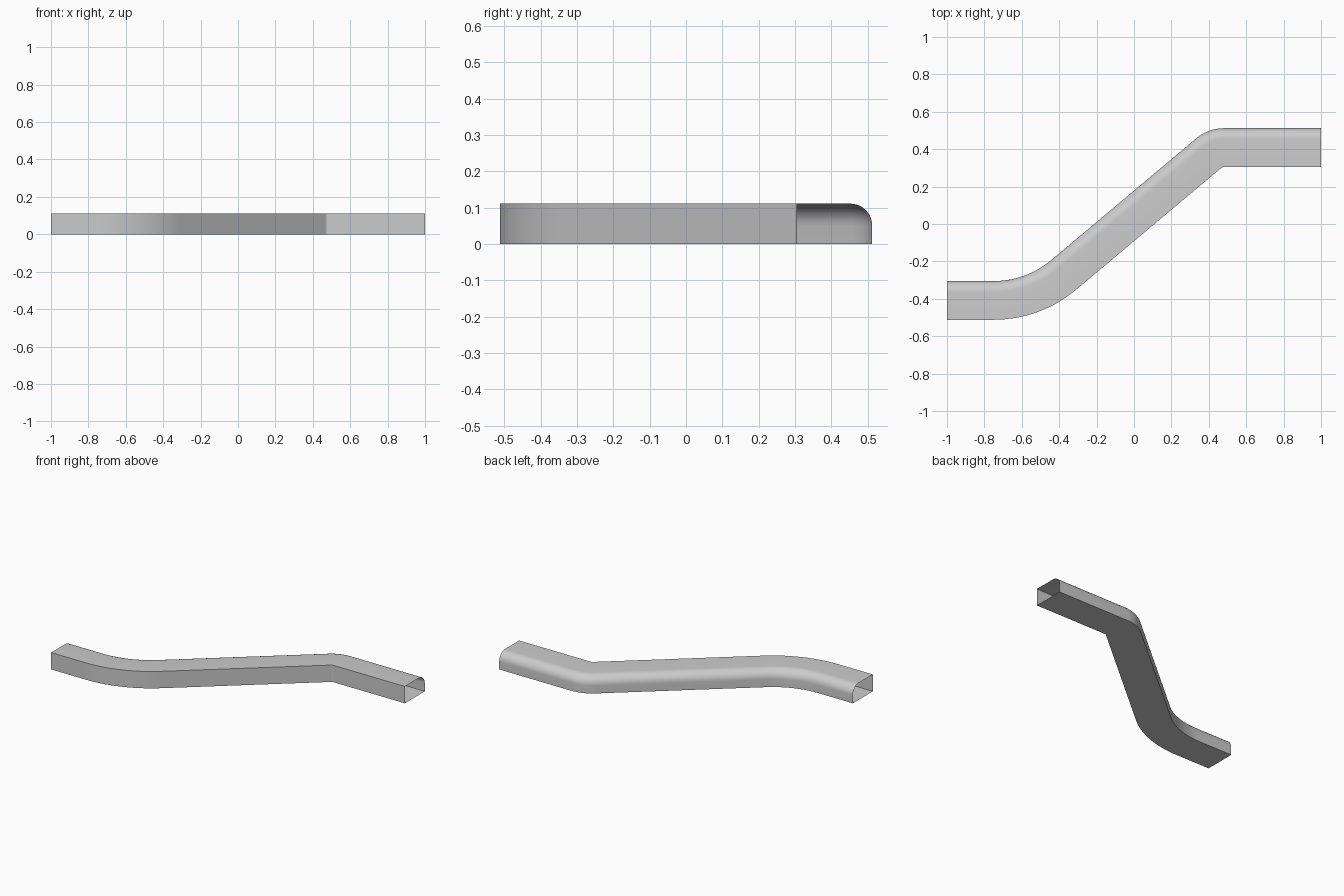
import bpy, bmesh
from math import sin, cos, tan, pi, radians

if "Cube" in bpy.data.objects:
    bpy.data.objects.remove(bpy.data.objects["Cube"])

ANG = radians(40)      # slope of the diagonal run
HALF, H, R = 0.1035, 0.111, 0.06   # half width, height, rounded top corner
R1, R2 = 0.58, 0.1235  # centreline radii: wide bend, tight bend
Y = 0.512 - HALF
X2 = 0.48              # end of the tight bend

# Centreline stations: (x, y, heading)
x2, y2 = X2 - R2 * sin(ANG), Y - R2 * (1 - cos(ANG))
y1 = -Y + R1 * (1 - cos(ANG))
x0 = x2 - (y2 - y1) / tan(ANG) - R1 * sin(ANG)
path = [(-1, -Y, 0)]
N = 16
for i in range(N + 1):
    a = ANG * i / N
    path.append((x0 + R1 * sin(a), -Y + R1 * (1 - cos(a)), a))
for i in range(N + 1):
    a = ANG * (1 - i / N)
    path.append((X2 - R2 * sin(a), Y - R2 * (1 - cos(a)), a))
path.append((1, Y, 0))

# Cross-section: box with one rounded top edge on the back side
profile = [(-HALF, 0), (HALF, 0)]
for i in range(11):
    a = pi / 2 * i / 10
    profile.append((HALF - R + R * cos(a), H - R + R * sin(a)))
profile.append((-HALF, H))

# Sweep into a thin, open-ended tube
bm = bmesh.new()
rings = [[bm.verts.new((x - o * sin(a), y + o * cos(a), z)) for o, z in profile]
         for x, y, a in path]
n = len(profile)
for r, s in zip(rings, rings[1:]):
    for k in range(n):
        j = (k + 1) % n
        bm.faces.new((r[k], s[k], s[j], r[j]))
bmesh.ops.recalc_face_normals(bm, faces=bm.faces)
# Make sure the floor faces down
bm.normal_update()
floor = min(bm.faces, key=lambda f: f.calc_center_median().z)
if floor.normal.z > 0:
    bmesh.ops.reverse_faces(bm, faces=bm.faces)

mesh = bpy.data.meshes.new("bent_channel")
bm.to_mesh(mesh)
bm.free()
obj = bpy.data.objects.new("bent_channel", mesh)
bpy.context.collection.objects.link(obj)
bpy.context.view_layer.objects.active = obj
obj.select_set(True)
bpy.ops.object.shade_smooth_by_angle(angle=radians(30))
